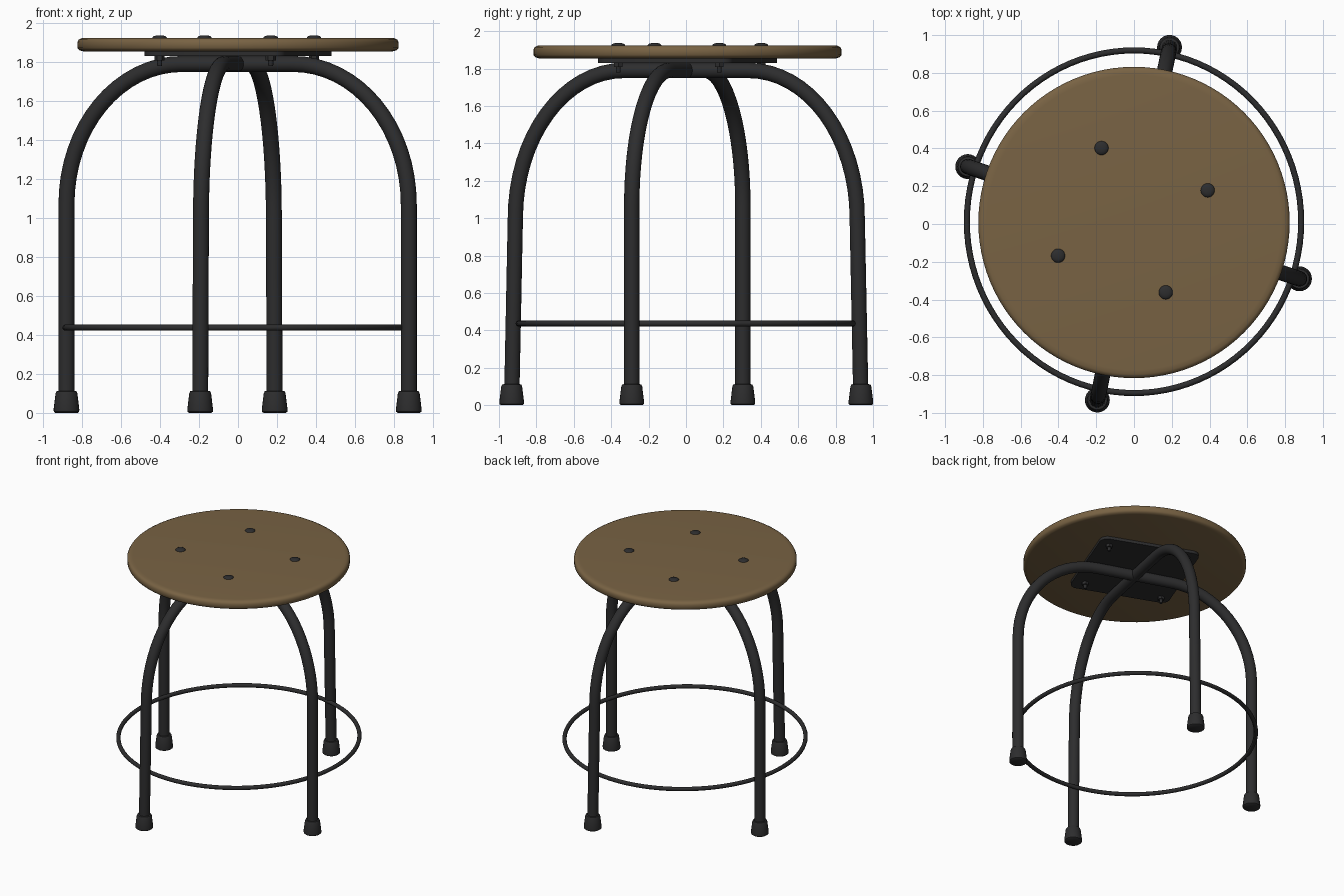
import bpy, bmesh, math
from mathutils import Vector

if "Cube" in bpy.data.objects:
    bpy.data.objects.remove(bpy.data.objects["Cube"])


def material(name, rgb):
    m = bpy.data.materials.new(name)
    m.diffuse_color = (*rgb, 1)
    m.use_nodes = True
    m.node_tree.nodes["Principled BSDF"].inputs["Base Color"].default_value = m.diffuse_color
    return m


WOOD = material("brown wood", (0.190, 0.124, 0.057))
METAL = material("dark metal", (0.026, 0.026, 0.027))


def finish(name, bm, mat, angle=40):
    bmesh.ops.recalc_face_normals(bm, faces=bm.faces)
    me = bpy.data.meshes.new(name)
    bm.to_mesh(me)
    bm.free()
    ob = bpy.data.objects.new(name, me)
    bpy.context.collection.objects.link(ob)
    me.materials.append(mat)
    bpy.ops.object.select_all(action='DESELECT')
    ob.select_set(True)
    bpy.context.view_layer.objects.active = ob
    bpy.ops.object.shade_smooth_by_angle(angle=math.radians(angle))
    return ob


def bridge(bm, rings, closed=False):
    """Join rings of vertices with quads; cap the ends when open."""
    n = len(rings[0])
    for i in range(len(rings) if closed else len(rings) - 1):
        a, b = rings[i], rings[(i + 1) % len(rings)]
        for j in range(n):
            k = (j + 1) % n
            bm.faces.new((a[j], a[k], b[k], b[j]))
    if not closed:
        bm.faces.new(rings[0])
        bm.faces.new(rings[-1])


def lathe(name, profile, mat, x=0, y=0, n=32, angle=40):
    bm = bmesh.new()
    rings = [[bm.verts.new((x + r * math.cos(2 * math.pi * j / n),
                            y + r * math.sin(2 * math.pi * j / n), z))
              for j in range(n)] for r, z in profile]
    bridge(bm, rings)
    return finish(name, bm, mat, angle)


def arch(name, foot_a, foot_b, splay, spring, flat, top=1.79, r=0.041, n=20):
    """Bent tube: two legs joined by elliptical shoulders and a flat crown."""
    a, b = Vector((*foot_a, 0)), Vector((*foot_b, 0))
    mid, half = (a + b) / 2, (b - a).length / 2
    along = (b - a).normalized()
    side = along.cross(Vector((0, 0, 1)))
    shoulder = half - splay
    right = [(half, 0.03)]
    for i in range(17):
        t = math.pi / 2 * i / 16
        right.append((flat + (shoulder - flat) * math.cos(t),
                      spring + (top - spring) * math.sin(t)))
    path = [(-s, z) for s, z in right] + right[::-1]
    pts = [mid + along * s + Vector((0, 0, z)) for s, z in path]
    bm, rings = bmesh.new(), []
    for i, p in enumerate(pts):
        tan = (pts[min(i + 1, len(pts) - 1)] - pts[max(i - 1, 0)]).normalized()
        nor = side.cross(tan)
        rings.append([bm.verts.new(p + r * (nor * math.cos(2 * math.pi * j / n)
                                            + side * math.sin(2 * math.pi * j / n)))
                      for j in range(n)])
    bridge(bm, rings)
    return finish(name, bm, METAL)


# Round wooden seat with softened edges
lathe("seat", [(0.795, 1.855), (0.815, 1.861), (0.824, 1.873), (0.824, 1.902),
               (0.817, 1.915), (0.803, 1.922), (0.78, 1.924)], WOOD, 0, 0.008, 96, 50)

# Two crossing arched tubes form the four legs
FEET = {"back_foot": (0.188, 0.935), "front_foot": (-0.194, -0.932),
        "left_foot": (-0.88, 0.304), "right_foot": (0.876, -0.290)}
arch("front_back_leg_arch", FEET["front_foot"], FEET["back_foot"], 0.02, 1.0, 0.34)
arch("left_right_leg_arch", FEET["left_foot"], FEET["right_foot"], 0.0, 1.07, 0.30)

# Rubber feet
for name, (x, y) in FEET.items():
    lathe(name, [(0.057, 0.0), (0.065, 0.006), (0.066, 0.018), (0.056, 0.1),
                 (0.051, 0.111), (0.04, 0.113)], METAL, x, y, 24)

# Footrest ring, slightly oval
bm = bmesh.new()
N, M, R = 96, 10, 0.016
bridge(bm, [[bm.verts.new(((0.885 + R * math.cos(v)) * math.cos(u),
                           0.012 + (0.907 + R * math.cos(v)) * math.sin(u),
                           0.437 + R * math.sin(v)))
             for v in (2 * math.pi * j / M for j in range(M))]
            for u in (2 * math.pi * i / N for i in range(N))], closed=True)
finish("footrest_ring", bm, METAL)

# Square mounting plate with rounded corners, turned to suit the bolts
bm = bmesh.new()
turn = math.radians(-21)
outline = []
for q in range(4):
    for i in range(7):
        t = math.pi / 2 * q + math.pi / 12 * i
        c = math.pi / 4 + math.pi / 2 * q
        x = 0.325 * math.sqrt(2) * math.cos(c) + 0.06 * math.cos(t)
        y = 0.325 * math.sqrt(2) * math.sin(c) + 0.06 * math.sin(t)
        outline.append((x * math.cos(turn) - y * math.sin(turn),
                        x * math.sin(turn) + y * math.cos(turn) + 0.008))
bridge(bm, [[bm.verts.new((x, y, z)) for x, y in outline] for z in (1.83, 1.853)])
finish("mounting_plate", bm, METAL, 30)

# Bolts: domed head above the seat, nut and shank end below the plate
for i, (x, y) in enumerate([(0.39, 0.178), (-0.172, 0.402), (-0.402, -0.168), (0.168, -0.362)]):
    lathe(f"bolt_head_{i + 1}", [(0.037, 1.915), (0.037, 1.926), (0.031, 1.932),
                                 (0.018, 1.936), (0.006, 1.937)], METAL, x, y, 20, 50)
    lathe(f"bolt_nut_{i + 1}", [(0.026, 1.808), (0.026, 1.835)], METAL, x, y, 6, 20)
    lathe(f"bolt_shank_{i + 1}", [(0.011, 1.78), (0.013, 1.785), (0.013, 1.86)], METAL, x, y, 12)
